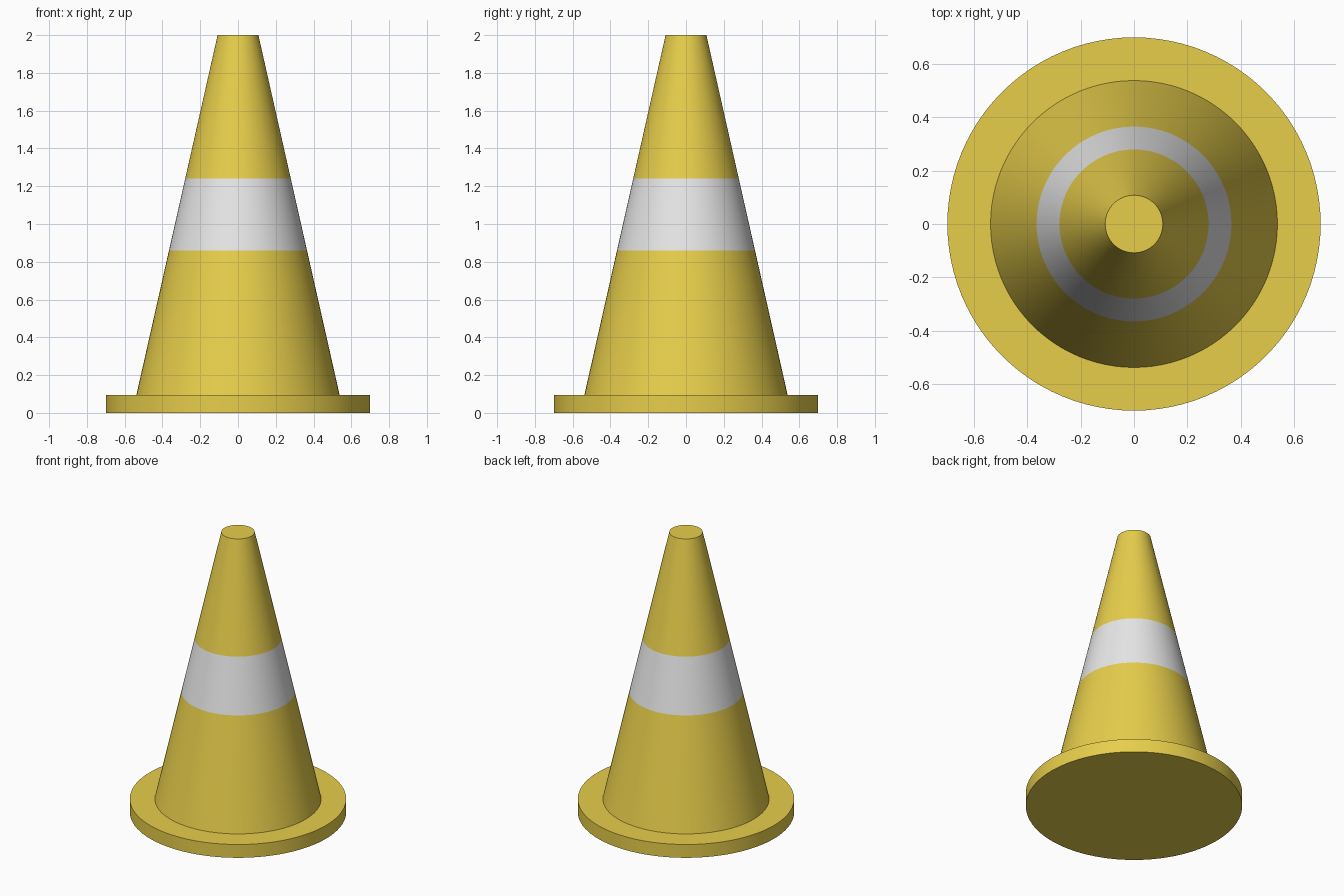
import bpy, math

SIDES = 96

cube = bpy.data.objects.get("Cube")
if cube:
    bpy.data.objects.remove(cube, do_unlink=True)


def make_material(name, rgb):
    mat = bpy.data.materials.new(name)
    mat.use_nodes = True
    mat.diffuse_color = (*rgb, 1)
    mat.node_tree.nodes["Principled BSDF"].inputs["Base Color"].default_value = (*rgb, 1)
    return mat


def make_lathe(name, profile, materials):
    """Spin (radius, height) points around z, closing both ends with caps."""
    angles = [2 * math.pi * i / SIDES for i in range(SIDES)]
    verts = [(r * math.cos(a), r * math.sin(a), z) for r, z in profile for a in angles]
    faces = [tuple(reversed(range(SIDES)))]
    for ring in range(len(profile) - 1):
        low, high = ring * SIDES, (ring + 1) * SIDES
        for i in range(SIDES):
            j = (i + 1) % SIDES
            faces.append((low + i, low + j, high + j, high + i))
    faces.append(tuple(range(len(verts) - SIDES, len(verts))))
    mesh = bpy.data.meshes.new(name)
    mesh.from_pydata(verts, [], faces)
    for mat in materials:
        mesh.materials.append(mat)
    obj = bpy.data.objects.new(name, mesh)
    bpy.context.collection.objects.link(obj)
    bpy.ops.object.select_all(action="DESELECT")
    obj.select_set(True)
    bpy.context.view_layer.objects.active = obj
    bpy.ops.object.shade_smooth_by_angle(angle=math.radians(30))
    return obj


yellow = make_material("yellow plastic", (0.8, 0.617, 0.07))
grey = make_material("light grey band", (0.8, 0.8, 0.8))

# Round base plate
BASE_TOP = 0.095
make_lathe("base_plate", [(0.7, 0), (0.7, BASE_TOP)], [yellow])

# Tapered body, with cuts at the edges of the band
BOTTOM_RADIUS, TOP_RADIUS, HEIGHT = 0.538, 0.108, 2.0
BAND_LOW, BAND_HIGH = 0.86, 1.24


def radius_at(z):
    t = (z - BASE_TOP) / (HEIGHT - BASE_TOP)
    return BOTTOM_RADIUS + (TOP_RADIUS - BOTTOM_RADIUS) * t


heights = [BASE_TOP, BAND_LOW, BAND_HIGH, HEIGHT]
body = make_lathe("cone_body", [(radius_at(z), z) for z in heights], [yellow, grey])

# Reflective band
for face in body.data.polygons:
    if BAND_LOW < face.center.z < BAND_HIGH:
        face.material_index = 1
